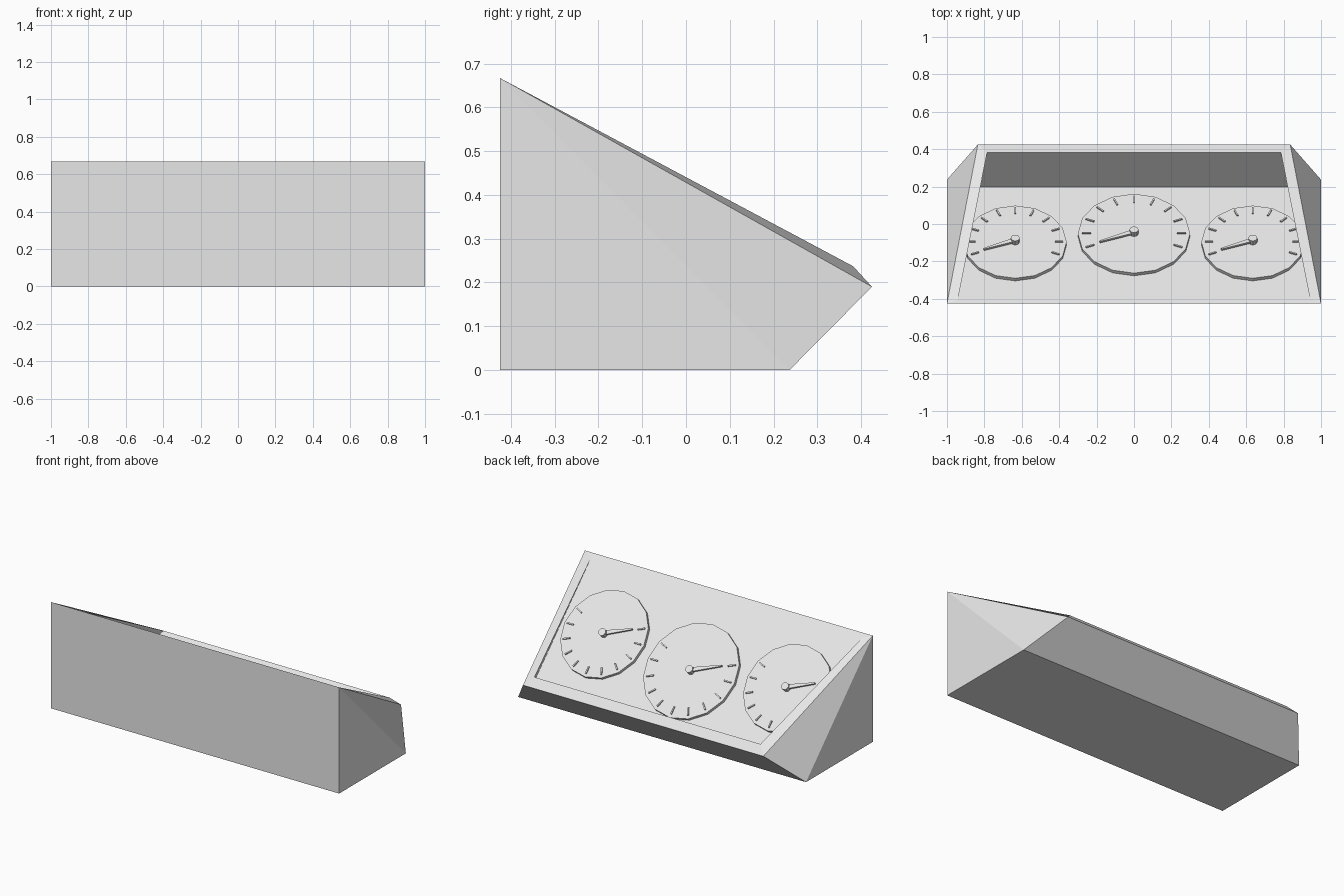
import bpy, bmesh, math
from mathutils import Matrix, Vector

cube = bpy.data.objects.get("Cube")
if cube:
    bpy.data.objects.remove(cube, do_unlink=True)

grey = bpy.data.materials.new("plain_grey")
grey.use_nodes = True
colour = (0.8, 0.8, 0.8, 1)
grey.diffuse_color = colour
grey.node_tree.nodes["Principled BSDF"].inputs["Base Color"].default_value = colour


def finish(name, bm, matrix=None):
    bmesh.ops.recalc_face_normals(bm, faces=bm.faces)
    mesh = bpy.data.meshes.new(name)
    bm.to_mesh(mesh)
    bm.free()
    mesh.materials.append(grey)
    obj = bpy.data.objects.new(name, mesh)
    bpy.context.collection.objects.link(obj)
    if matrix:
        obj.matrix_world = matrix
    return obj


def prism(bm, outline, low, high):
    """Extrude a flat outline between two heights."""
    base = [bm.verts.new((x, y, low)) for x, y in outline]
    top = [bm.verts.new((x, y, high)) for x, y in outline]
    bm.faces.new(base[::-1])
    bm.faces.new(top)
    for i in range(len(base)):
        j = (i + 1) % len(base)
        bm.faces.new((base[i], base[j], top[j], top[i]))


def ring(radius, sides):
    return [(radius * math.cos(math.tau * i / sides),
             radius * math.sin(math.tau * i / sides)) for i in range(sides)]


def turned(points, angle):
    rot = Matrix.Rotation(angle, 2)
    return [tuple(rot @ Vector(p)) for p in points]


# Housing: wedge with a sunken sloping panel, mirrored left to right
corners = {
    "front_low": (1, -0.425, 0),
    "front_top": (1, -0.425, 0.667),
    "back_low": (1, 0.237, 0),
    "back_top": (0.835, 0.425, 0.19),
    "in_front": (0.942, -0.405, 0.647),
    "in_low": (0.942, 0.197, 0.045),
    "in_back": (0.785, 0.382, 0.237),
}
bm = bmesh.new()
L = {k: bm.verts.new(p) for k, p in corners.items()}
R = {k: bm.verts.new((-x, y, z)) for k, (x, y, z) in corners.items()}

# End walls, rim and recess walls on both sides
for side in (L, R):
    for keys in (("front_low", "back_low", "front_top"),
                 ("front_top", "back_low", "back_top"),
                 ("front_top", "back_top", "in_back", "in_front"),
                 ("in_front", "in_back", "in_low")):
        bm.faces.new([side[k] for k in keys])

# Front, base, back, rear rim and rear recess wall
for a, b in (("front_low", "front_top"), ("front_low", "back_low"),
             ("back_low", "back_top"), ("back_top", "in_back"),
             ("in_back", "in_low")):
    bm.faces.new((L[a], L[b], R[b], R[a]))

# Sloping instrument panel
path = ("front_top", "in_front", "in_low")
bm.faces.new([L[k] for k in path] + [R[k] for k in reversed(path)])
finish("housing", bm)

# Gauges: disc, tick marks, needle and hub, laid on the slope
slope = Matrix.Rotation(math.radians(-45), 4, "X")
needle_angle = math.radians(202.5)
for name, x, y, radius in (("right_gauge", -0.635, -0.11, 0.275),
                           ("centre_gauge", 0, -0.065, 0.3),
                           ("left_gauge", 0.635, -0.11, 0.275)):
    place = Matrix.Translation((x, y, 0.242 - y)) @ slope
    face = 0.02

    bm = bmesh.new()
    prism(bm, ring(radius, 16), -0.005, face)
    finish(name + "_disc", bm, place)

    bm = bmesh.new()
    inner, outer, half = radius * 0.77, radius * 0.93, 0.004
    tick = [(inner, -half), (outer, -half), (outer, half), (inner, half)]
    for i in range(-1, 10):
        prism(bm, turned(tick, math.radians(22.5 * i)), face - 0.002, face + 0.008)
    finish(name + "_ticks", bm, place)

    bm = bmesh.new()
    tip = radius * 0.66
    needle = [(0, -0.014), (tip, -0.004), (tip, 0.004), (0, 0.014)]
    prism(bm, turned(needle, needle_angle), face + 0.008, face + 0.02)
    finish(name + "_needle", bm, place)

    bm = bmesh.new()
    prism(bm, ring(0.024, 8), face - 0.002, face + 0.03)
    finish(name + "_hub", bm, place)
